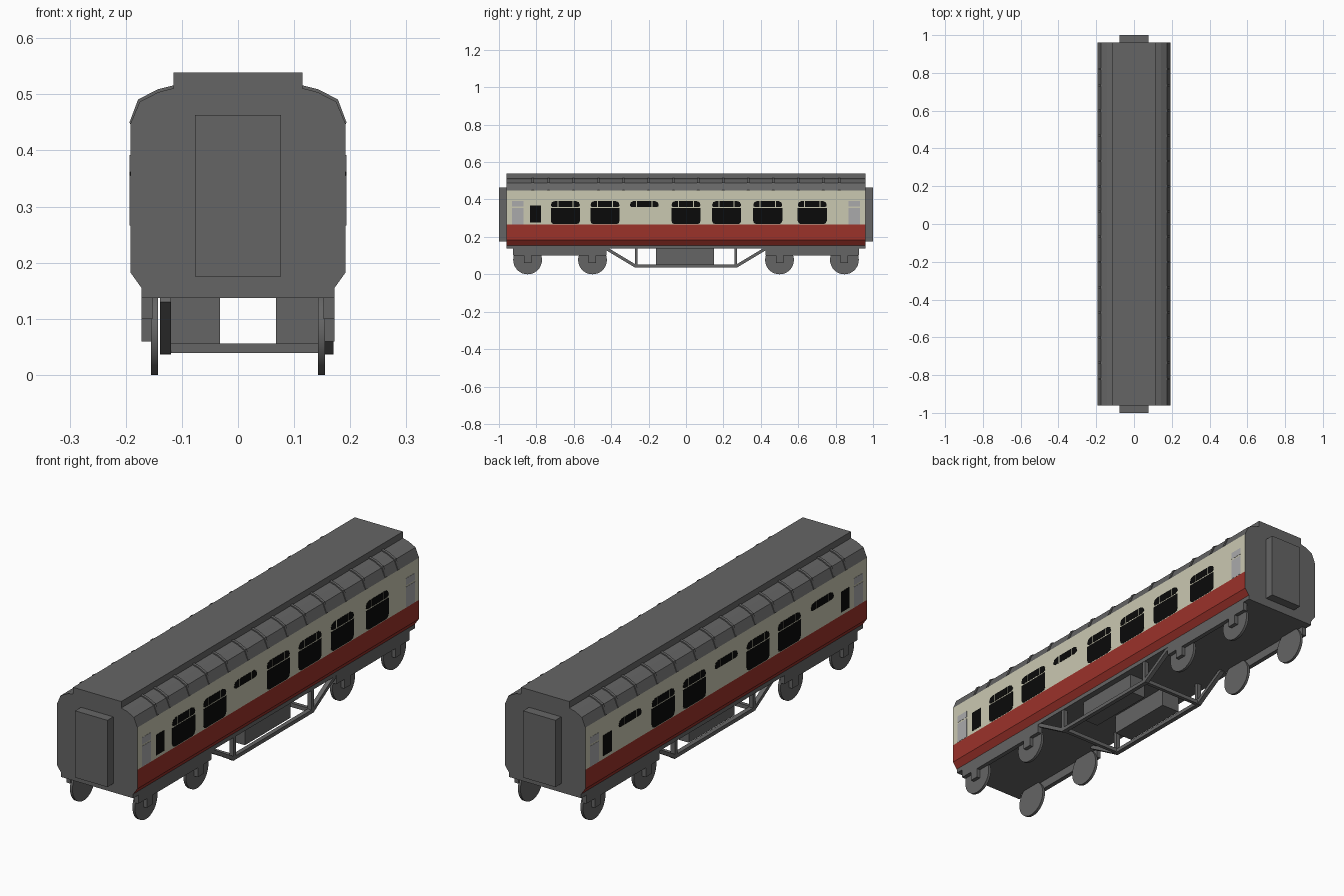
import bpy, bmesh, math
from mathutils import Vector

if "Cube" in bpy.data.objects:
    bpy.data.objects.remove(bpy.data.objects["Cube"])


def material(name, r, g, b):
    m = bpy.data.materials.new(name)
    m.diffuse_color = (r, g, b, 1)
    m.use_nodes = True
    m.node_tree.nodes["Principled BSDF"].inputs["Base Color"].default_value = m.diffuse_color
    return m


GREY = material("grey", 0.13, 0.13, 0.13)
CREAM = material("cream", 0.59, 0.58, 0.44)
RED = material("red", 0.33, 0.032, 0.023)
BLACK = material("window black", 0.003, 0.003, 0.003)
PALE = material("pale grey", 0.40, 0.40, 0.41)


def finish(name, bm, *mats):
    bmesh.ops.recalc_face_normals(bm, faces=bm.faces)
    me = bpy.data.meshes.new(name)
    bm.to_mesh(me)
    bm.free()
    for m in mats:
        me.materials.append(m)
    ob = bpy.data.objects.new(name, me)
    bpy.context.collection.objects.link(ob)
    return ob


def prism(bm, pts, axis, a, b):
    """Extrude a 2D outline: (x, z) along y, or (y, z) along x."""
    def place(p, t):
        return (p[0], t, p[1]) if axis == 'y' else (t, p[0], p[1])
    lo = [bm.verts.new(place(p, a)) for p in pts]
    hi = [bm.verts.new(place(p, b)) for p in pts]
    bm.faces.new(lo)
    bm.faces.new(hi[::-1])
    for i in range(len(pts)):
        j = (i + 1) % len(pts)
        bm.faces.new((lo[i], lo[j], hi[j], hi[i]))


def box(bm, x0, x1, y0, y1, z0, z1):
    prism(bm, [(y0, z0), (y1, z0), (y1, z1), (y0, z1)], 'x', x0, x1)


def bar(bm, p, q, x0, x1, w):
    """Flat strut in the yz plane between points p and q."""
    p, q = Vector(p), Vector(q)
    d = (q - p).normalized() * w / 2
    n = Vector((-d.y, d.x))
    prism(bm, [p + n, p - n, q - n, q + n], 'x', x0, x1)


# Coach body: one cross-section, coloured by height, grey ends
half = [(0.172, 0.137), (0.172, 0.155), (0.192, 0.183), (0.192, 0.265),
        (0.192, 0.447), (0.175, 0.487), (0.142, 0.504), (0.115, 0.511)]
bm = bmesh.new()
prism(bm, half + [(-x, z) for x, z in reversed(half)], 'y', -0.96, 0.96)
for f in bm.faces:
    z = f.calc_center_median().z
    if len(f.verts) == 4 and abs(f.calc_center_median().x) > 0.1:
        f.material_index = 1 if 0.157 < z < 0.265 else 2 if 0.265 < z < 0.447 else 0
finish("coach_body", bm, GREY, RED, CREAM)

# Raised roof centre
bm = bmesh.new()
box(bm, -0.115, 0.115, -0.96, 0.96, 0.50, 0.539)
finish("roof_centre", bm, GREY)

# Roof ribs following the shoulders
bm = bmesh.new()
inner = half[4:]
outer = [(0.115, 0.516), (0.143, 0.509), (0.178, 0.491), (0.1935, 0.45)]
for y in [-0.82, 0.82] + [-0.735 + i * 0.1335 for i in range(12)]:
    for s in (-1, 1):
        prism(bm, [(s * x, z) for x, z in inner + outer], 'y', y - 0.006, y + 0.006)
finish("roof_ribs", bm, GREY)

# End gangways
for name, s in (("front_gangway", -1), ("back_gangway", 1)):
    bm = bmesh.new()
    box(bm, -0.077, 0.077, s * 0.95, s * 1.0, 0.175, 0.463)
    finish(name, bm, GREY)


# Windows: thin plates with chamfered corners where wanted
def pane(bm, s, y0, y1, z0, z1, bl=0, br=0, tr=0, tl=0):
    pts = []
    for y, z, r, dy, dz in ((y0, z0, bl, 1, 1), (y1, z0, br, -1, 1),
                            (y1, z1, tr, -1, -1), (y0, z1, tl, 1, -1)):
        if not r:
            pts.append((y, z))
            continue
        arc = [(y + dy * r * (1 - math.sin(a)), z + dz * r * (1 - math.cos(a)))
               for a in (0, math.pi / 4, math.pi / 2)]
        pts += arc if dy * dz < 0 else arc[::-1]
    prism(bm, pts, 'x', s * 0.190, s * 0.193)


def vents(bm, s, y):
    pane(bm, s, y - 0.078, y - 0.043, 0.359, 0.392, bl=0.012, tl=0.022)
    pane(bm, s, y - 0.038, y + 0.038, 0.359, 0.392)
    pane(bm, s, y + 0.043, y + 0.078, 0.359, 0.392, br=0.012, tr=0.022)


def big_window(bm, s, y):
    vents(bm, s, y)
    pane(bm, s, y - 0.078, y + 0.078, 0.268, 0.354, bl=0.018, br=0.018)


layout = {"right": (1, [-0.645, -0.433, 0.0, 0.217, 0.437, 0.675], [-0.223], [-0.805]),
          "left": (-1, [-0.43, -0.217, 0.217, 0.43], [-0.655, 0.0, 0.655], [-0.81, 0.81])}
for side, (s, bigs, smalls, narrow) in layout.items():
    bm = bmesh.new()
    for y in bigs:
        big_window(bm, s, y)
    for y in smalls:
        vents(bm, s, y)
    for y in narrow:
        pane(bm, s, y - 0.029, y + 0.029, 0.278, 0.367)
    finish(side + "_windows", bm, BLACK)
    bm = bmesh.new()
    for y in (-0.9, 0.9):
        pane(bm, s, y - 0.03, y + 0.03, 0.266, 0.355)
        pane(bm, s, y - 0.03, y + 0.03, 0.362, 0.392)
    finish(side + "_door_windows", bm, PALE)

# Bogie side frames with axle boxes, and wheels
wheel_y = (0.5, 0.847)
for end, e in (("front", -1), ("back", 1)):
    bm = bmesh.new()
    for s in (-1, 1):
        box(bm, s * 0.152, s * 0.172, e * 0.425, e * 0.925, 0.10, 0.14)
        for y in wheel_y:
            box(bm, s * 0.152, s * 0.172, e * y - 0.02, e * y + 0.02, 0.06, 0.10)
    finish(end + "_bogie_frames", bm, GREY)
    bm = bmesh.new()
    for s in (-1, 1):
        for y in wheel_y:
            ring = [(e * y + 0.077 * math.cos(i * math.tau / 32),
                     0.077 + 0.077 * math.sin(i * math.tau / 32)) for i in range(32)]
            prism(bm, ring, 'x', s * 0.143, s * 0.155)
    wheels = finish(end + "_wheels", bm, GREY)
    bpy.ops.object.select_all(action='DESELECT')
    wheels.select_set(True)
    bpy.context.view_layer.objects.active = wheels
    bpy.ops.object.shade_smooth_by_angle()

# Underframe trusses with cross bars
for name, x0, x1 in (("left_truss", -0.139, -0.119), ("right_truss", 0.151, 0.170)):
    bm = bmesh.new()
    box(bm, x0, x1, -0.275, 0.275, 0.036, 0.052)
    for e in (-1, 1):
        bar(bm, (e * 0.27, 0.044), (e * 0.425, 0.137), x0, x1, 0.016)
        box(bm, x0, x1, e * 0.258, e * 0.274, 0.045, 0.14)
    finish(name, bm, GREY)
bm = bmesh.new()
for e in (-1, 1):
    box(bm, -0.12, 0.152, e * 0.258, e * 0.274, 0.039, 0.056)
finish("truss_cross_bars", bm, GREY)

# Equipment boxes under the floor
for name, x0, x1 in (("left_equipment_box", -0.119, -0.032),
                     ("right_equipment_box", 0.068, 0.145)):
    bm = bmesh.new()
    box(bm, x0, x1, -0.16, 0.15, 0.053, 0.14)
    finish(name, bm, GREY)
